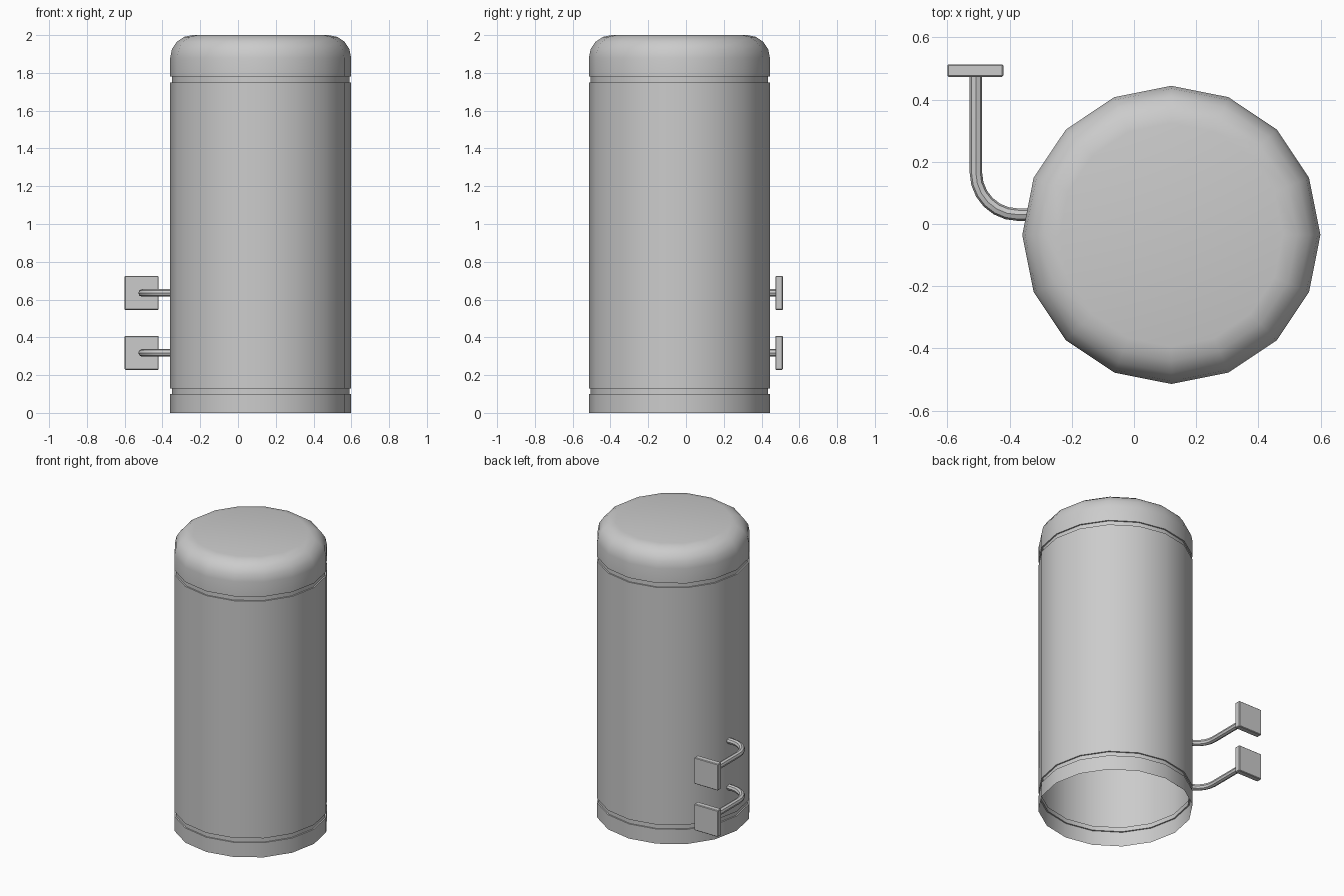
import bpy, bmesh, math

if "Cube" in bpy.data.objects:
    bpy.data.objects.remove(bpy.data.objects["Cube"])

CX, CY, R, SIDES = 0.12, -0.035, 0.479, 16


def smooth(obj):
    bpy.ops.object.select_all(action='DESELECT')
    obj.select_set(True)
    bpy.context.view_layer.objects.active = obj
    bpy.ops.object.shade_smooth_by_angle(angle=math.radians(40))


def lathe(name, profile):
    """Revolve (radius, z) points; the last ring is closed with a flat lid."""
    bm = bmesh.new()
    rings = []
    for r, z in profile:
        rings.append([bm.verts.new((CX + r * math.cos(2 * math.pi * i / SIDES),
                                    CY + r * math.sin(2 * math.pi * i / SIDES), z))
                      for i in range(SIDES)])
    for a, b in zip(rings, rings[1:]):
        for i in range(SIDES):
            j = (i + 1) % SIDES
            bm.faces.new((a[i], a[j], b[j], b[i]))
    bm.faces.new(rings[-1])
    mesh = bpy.data.meshes.new(name)
    bm.to_mesh(mesh)
    bm.free()
    obj = bpy.data.objects.new(name, mesh)
    bpy.context.collection.objects.link(obj)
    smooth(obj)
    return obj


def pipe(name, points, radius):
    curve = bpy.data.curves.new(name, 'CURVE')
    curve.dimensions = '3D'
    curve.bevel_depth = radius
    curve.bevel_resolution = 2
    curve.use_fill_caps = True
    spline = curve.splines.new('POLY')
    spline.points.add(len(points) - 1)
    for p, co in zip(spline.points, points):
        p.co = (*co, 1)
    obj = bpy.data.objects.new(name, curve)
    bpy.context.collection.objects.link(obj)
    bpy.ops.object.select_all(action='DESELECT')
    obj.select_set(True)
    bpy.context.view_layer.objects.active = obj
    bpy.ops.object.convert(target='MESH')
    smooth(bpy.context.object)


def plate(name, centre, size):
    bpy.ops.mesh.primitive_cube_add(size=1, location=centre)
    obj = bpy.context.object
    obj.name = name
    obj.scale = size
    bpy.ops.object.transform_apply(location=False, rotation=False, scale=True)
    bevel = obj.modifiers.new("edge_bevel", 'BEVEL')
    bevel.width = 0.004
    bevel.segments = 1


# Tank: open bottom, two shallow seam grooves, rounded top
groove, round_r = R - 0.009, 0.12
profile = [(R, 0), (R, 0.10), (groove, 0.10), (groove, 0.13), (R, 0.13),
           (R, 1.75), (groove, 1.75), (groove, 1.78), (R, 1.78)]
for k in range(5):
    t = math.pi / 2 * k / 4
    profile.append((R - round_r + round_r * math.cos(t), 2 - round_r + round_r * math.sin(t)))
lathe("tank", profile)

# Two bent pipes ending in square wall plates
PX, PY, BEND = -0.508, 0.03, 0.135
for label, z in (("lower", 0.318), ("upper", 0.635)):
    path = [(-0.33, PY, z)]
    for k in range(7):
        t = math.pi / 2 * k / 6
        path.append((PX + BEND - BEND * math.sin(t), PY + BEND - BEND * math.cos(t), z))
    path.append((PX, 0.48, z))
    pipe(label + "_pipe", path, 0.02)
    plate(label + "_wall_plate", (-0.51, 0.493, z), (0.18, 0.04, 0.18))
